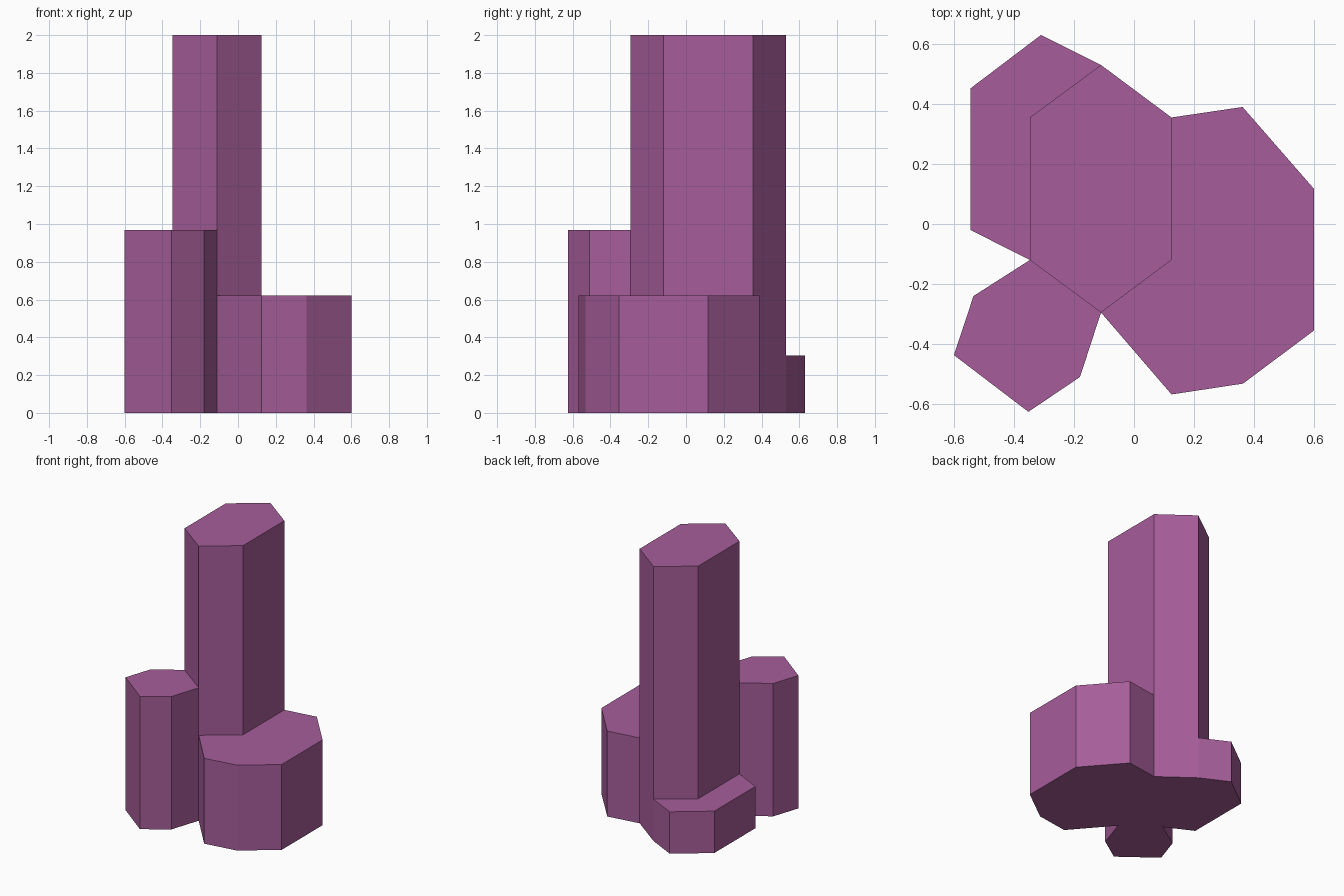
import bpy
import bmesh

if "Cube" in bpy.data.objects:
    bpy.data.objects.remove(bpy.data.objects["Cube"])

# Plan corners: the six tower corners are shared with the surrounding blocks
N, NE, SE = (-0.11, 0.53), (0.125, 0.355), (0.125, -0.12)
S, SW, NW = (-0.11, -0.295), (-0.347, -0.12), (-0.347, 0.355)

# Each block: height and counter-clockwise outline
blocks = [
    (2.0, [N, NW, SW, S, SE, NE]),                                   # tower
    (0.305, [N, (-0.31, 0.63), (-0.545, 0.452), (-0.545, -0.02), SW, NW]),  # low back block
    (0.622, [S, (0.125, -0.568), (0.363, -0.532), (0.6, -0.355),
             (0.6, 0.117), (0.362, 0.39), NE, SE]),                  # right block
    (0.968, [SW, (-0.535, -0.24), (-0.6, -0.437), (-0.352, -0.626),
             (-0.18, -0.51), S]),                                    # front left block
]

bm = bmesh.new()
cache = {}


def vert(p, z):
    if (p, z) not in cache:
        cache[p, z] = bm.verts.new((*p, z))
    return cache[p, z]


def edges(outline):
    return list(zip(outline, outline[1:] + outline[:1]))


edge_height = {e: h for h, outline in blocks for e in edges(outline)}


def column(p, low, high):
    """Vertices up one corner, including every level meeting there."""
    levels = {low, high} | {h for h, o in blocks if p in o and low < h < high}
    return [vert(p, z) for z in sorted(levels)]


for height, outline in blocks:
    # Top and bottom
    bm.faces.new([vert(p, height) for p in outline])
    bm.faces.new([vert(p, 0.0) for p in reversed(outline)])
    # Walls rise from the neighbouring block's top, or from the floor
    for a, b in edges(outline):
        low = edge_height.get((b, a), 0.0)
        if low < height:
            bm.faces.new(column(b, low, height) + column(a, low, height)[::-1])

# Merge the flush undersides into one floor
floor = [e for e in bm.edges if len(e.link_faces) == 2
         and all(f.normal.z < -0.9 or all(v.co.z == 0 for v in f.verts) for f in e.link_faces)]
bmesh.ops.dissolve_edges(bm, edges=floor, use_verts=False)
bmesh.ops.recalc_face_normals(bm, faces=bm.faces[:])

mesh = bpy.data.meshes.new("prism_cluster")
bm.to_mesh(mesh)
bm.free()
cluster = bpy.data.objects.new("prism_cluster", mesh)
bpy.context.collection.objects.link(cluster)

mat = bpy.data.materials.new("purple")
mat.diffuse_color = (0.38, 0.11, 0.32, 1.0)
mat.use_nodes = True
mat.node_tree.nodes["Principled BSDF"].inputs["Base Color"].default_value = mat.diffuse_color
mesh.materials.append(mat)
